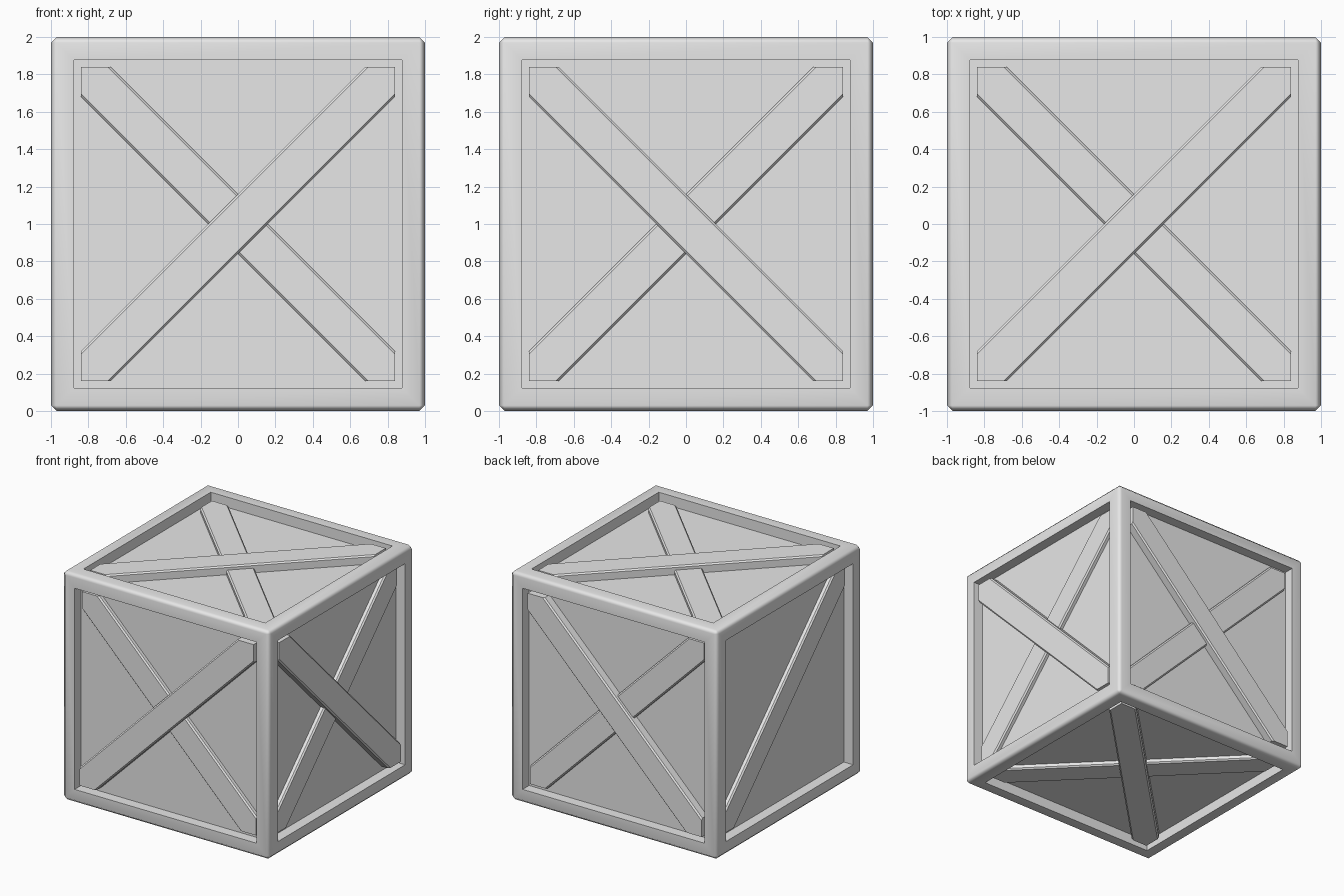
import bpy
import bmesh
from math import radians
from mathutils import Matrix, Vector

cube = bpy.data.objects.get("Cube")
if cube:
    bpy.data.objects.remove(cube, do_unlink=True)

CENTRE = Vector((0, 0, 1))
CHAMFER = 0.03      # outer edge chamfer
OPENING = 0.84      # half width of each recessed panel
DEPTH = 0.09        # recess depth
HALF_BAND = 0.16    # plank half width, measured along the opening's edge

grey = bpy.data.materials.new("plain_grey")
grey.use_nodes = True
grey.diffuse_color = (0.8, 0.8, 0.8, 1)
grey.node_tree.nodes["Principled BSDF"].inputs["Base Color"].default_value = (0.8, 0.8, 0.8, 1)


def finish(bm, name):
    bmesh.ops.recalc_face_normals(bm, faces=bm.faces)
    mesh = bpy.data.meshes.new(name)
    bm.to_mesh(mesh)
    bm.free()
    mesh.materials.append(grey)
    obj = bpy.data.objects.new(name, mesh)
    bpy.context.collection.objects.link(obj)
    return obj


def crate_body():
    """Chamfered box with a square recess in each of its six sides."""
    bm = bmesh.new()
    bmesh.ops.create_cube(bm, size=2, matrix=Matrix.Translation(CENTRE))
    bmesh.ops.bevel(bm, geom=bm.edges[:], offset=CHAMFER, segments=1,
                    affect='EDGES', clamp_overlap=True)
    sides = [f for f in bm.faces if f.calc_area() > 1]
    bmesh.ops.inset_individual(bm, faces=sides, thickness=1 - CHAMFER - OPENING)
    panels = bmesh.ops.extrude_discrete_faces(bm, faces=sides)["faces"]
    for panel in panels:
        offset = (panel.calc_center_median() - CENTRE).normalized() * -DEPTH
        bmesh.ops.translate(bm, verts=panel.verts[:], vec=offset)
    body = finish(bm, "crate_frame")
    bpy.ops.object.select_all(action='DESELECT')
    body.select_set(True)
    bpy.context.view_layer.objects.active = body
    bpy.ops.object.shade_smooth_by_angle(angle=radians(50))
    weighted = body.modifiers.new("weighted_normals", 'WEIGHTED_NORMAL')
    weighted.keep_sharp = True


def plank(name, normal, across, slope, height):
    """Diagonal board fitted into a recess, with chamfered long edges."""
    up = normal.cross(across)
    a = OPENING
    bm = bmesh.new()
    rings = []
    for h, rise in ((HALF_BAND, -0.01), (HALF_BAND, height - 0.012),
                    (HALF_BAND - 0.017, height)):
        outline = ((-a, -a), (h - a, -a), (a, a - h), (a, a), (a - h, a), (-a, h - a))
        rings.append([bm.verts.new(CENTRE + across * (slope * u) + up * v
                                   + normal * (1 - DEPTH + rise)) for u, v in outline])
    bm.faces.new(rings[0])
    bm.faces.new(rings[-1])
    for low, high in zip(rings, rings[1:]):
        for i in range(len(low)):
            j = (i + 1) % len(low)
            bm.faces.new((low[i], low[j], high[j], high[i]))
    finish(bm, name)


crate_body()

# Side name, outward normal, direction to the viewer's right, slope of the top plank
X, Y, Z = Vector((1, 0, 0)), Vector((0, 1, 0)), Vector((0, 0, 1))
SIDES = (
    ("front", -Y, X, 1),
    ("left", X, Y, -1),
    ("back", Y, -X, -1),
    ("right", -X, -Y, -1),
    ("top", Z, X, 1),
    ("bottom", -Z, X, -1),
)
for side, normal, across, slope in SIDES:
    plank(side + "_lower_plank", normal, across, -slope, 0.04)
    if side != "right":     # this side carries a single brace
        plank(side + "_upper_plank", normal, across, slope, 0.075)
